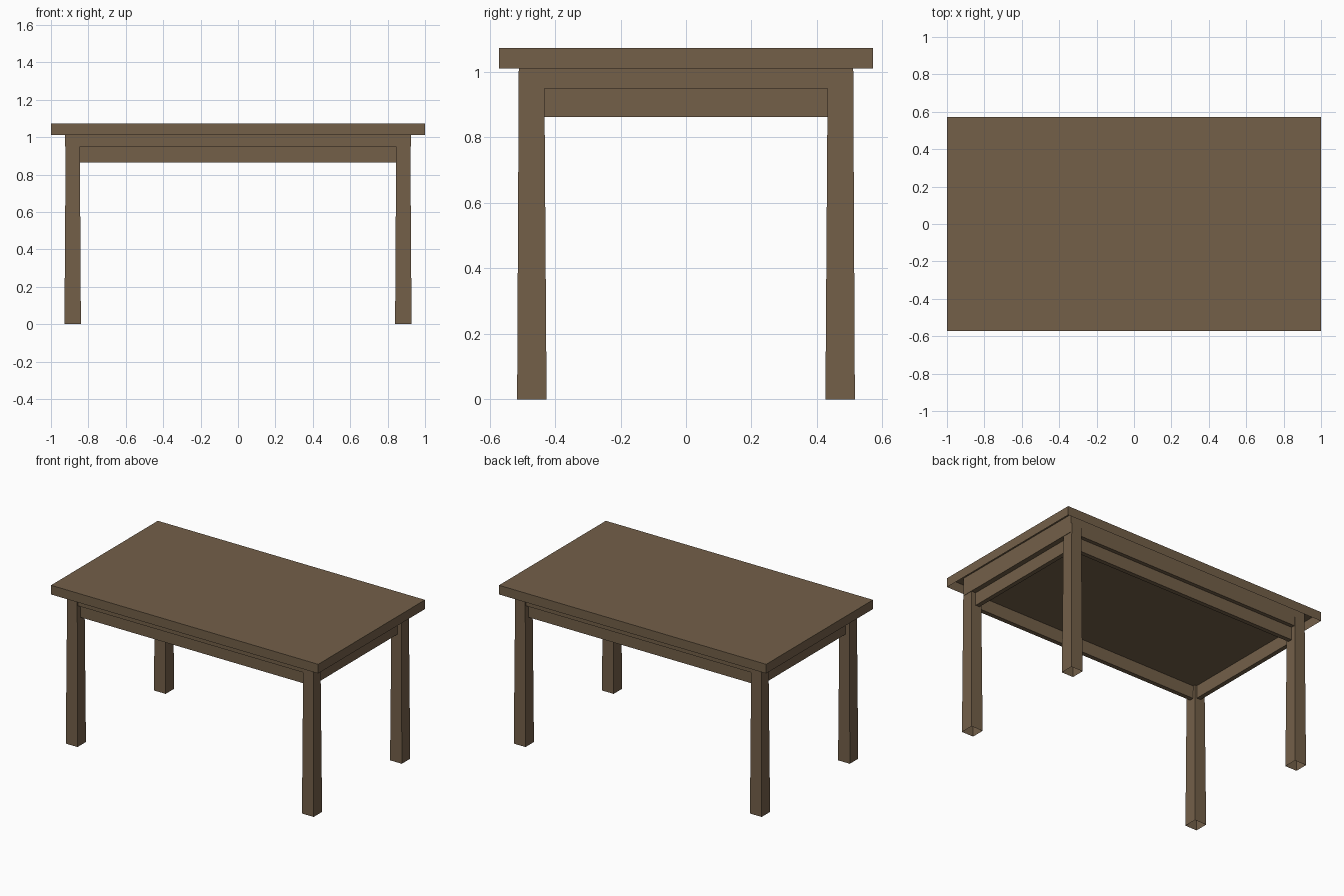
import bpy, bmesh

if "Cube" in bpy.data.objects:
    bpy.data.objects.remove(bpy.data.objects["Cube"])

wood = bpy.data.materials.new("brown wood")
wood.diffuse_color = (0.172, 0.116, 0.066, 1)
wood.use_nodes = True
wood.node_tree.nodes["Principled BSDF"].inputs["Base Color"].default_value = wood.diffuse_color


def block(name, lo, hi, lo2=None, hi2=None, open_bottom=False):
    """Box from lo to hi; lo2/hi2 give a different bottom rectangle (taper)."""
    lo2, hi2 = lo2 or lo[:2], hi2 or hi[:2]
    bm = bmesh.new()
    bmesh.ops.create_cube(bm, size=2)
    for v in bm.verts:
        a, b = (lo, hi) if v.co.z > 0 else (lo2, hi2)
        v.co = (b[0] if v.co.x > 0 else a[0],
                b[1] if v.co.y > 0 else a[1],
                hi[2] if v.co.z > 0 else lo[2])
    bmesh.ops.recalc_face_normals(bm, faces=bm.faces[:])
    if open_bottom:
        down = [f for f in bm.faces if f.normal.z < -0.9]
        bmesh.ops.delete(bm, geom=down, context='FACES_ONLY')
    me = bpy.data.meshes.new(name)
    bm.to_mesh(me)
    bm.free()
    me.materials.append(wood)
    ob = bpy.data.objects.new(name, me)
    bpy.context.collection.objects.link(ob)
    return ob


def span(s, a, b):
    return (a, b) if s > 0 else (-b, -a)


TOP, UNDER, STEP, LOW = 1.073, 1.011, 0.950, 0.863

# Hollow table top and the solid slab beneath it
block("table_top", (-1, -0.571, UNDER), (1, 0.571, TOP), open_bottom=True)
block("under_slab", (-0.924, -0.505, STEP), (0.924, 0.505, TOP - 0.002))

# Slightly tapered legs, hollow at the foot
for sx, side in ((-1, "left"), (1, "right")):
    for sy, end in ((-1, "front"), (1, "back")):
        x, y = span(sx, 0.846, 0.921), span(sy, 0.433, 0.511)
        bx, by = span(sx, 0.840, 0.928), span(sy, 0.426, 0.516)
        block(f"{end}_{side}_leg", (x[0], y[0], 0), (x[1], y[1], UNDER),
              (bx[0], by[0]), (bx[1], by[1]), open_bottom=True)

# Recessed aprons between the legs
for s, end, side in ((-1, "front", "left"), (1, "back", "right")):
    y = span(s, 0.449, 0.479)
    block(f"{end}_apron", (-0.848, y[0], LOW), (0.848, y[1], STEP))
    x = span(s, 0.860, 0.890)
    block(f"{side}_apron", (x[0], -0.435, LOW), (x[1], 0.435, STEP))
